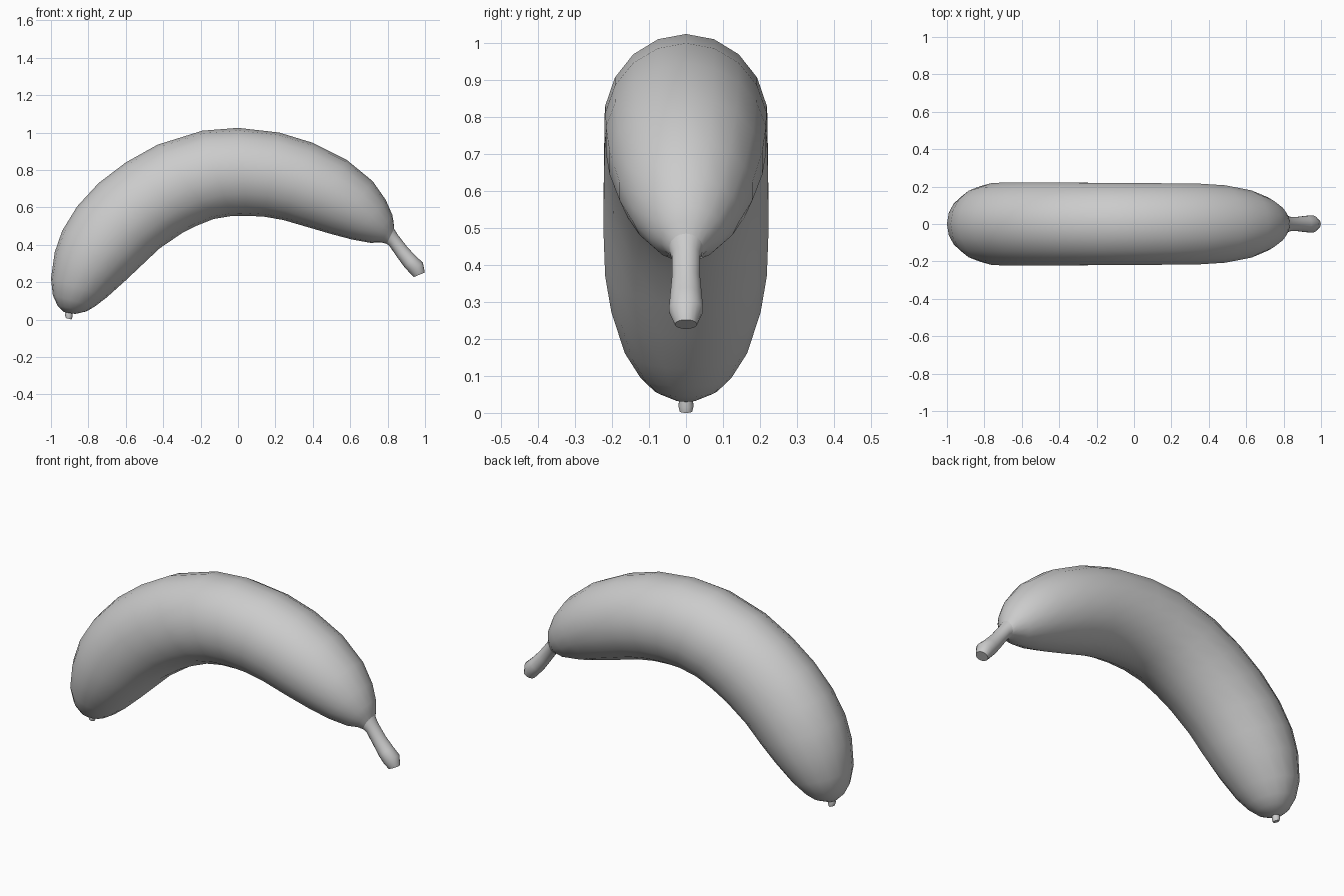
import bpy, bmesh, math
from mathutils import Vector

SIDES = 18


def loft(name, rings, cap_start=True, cap_end=True):
    """Skin elliptical rings: (outer x, outer z, inner x, inner z, half width)."""
    bm = bmesh.new()
    loops = []
    for ox, oz, ix, iz, w in rings:
        o, i = Vector((ox, 0, oz)), Vector((ix, 0, iz))
        mid, half = (o + i) / 2, (o - i) / 2
        loops.append([bm.verts.new(mid + half * math.cos(a) + Vector((0, w * math.sin(a), 0)))
                      for a in (2 * math.pi * k / SIDES for k in range(SIDES))])
    for a, b in zip(loops, loops[1:]):
        for k in range(SIDES):
            n = (k + 1) % SIDES
            bm.faces.new((a[k], a[n], b[n], b[k]))
    if cap_start:
        bm.faces.new(loops[0])
    if cap_end:
        bm.faces.new(loops[-1])
    bmesh.ops.recalc_face_normals(bm, faces=bm.faces)
    mesh = bpy.data.meshes.new(name)
    bm.to_mesh(mesh)
    bm.free()
    obj = bpy.data.objects.new(name, mesh)
    bpy.context.collection.objects.link(obj)
    bpy.ops.object.select_all(action='DESELECT')
    obj.select_set(True)
    bpy.context.view_layer.objects.active = obj
    bpy.ops.object.shade_smooth_by_angle(angle=math.radians(50))
    return obj


# Curved fruit, from blossom end to neck
neck = (0.835, 0.485, 0.795, 0.405, 0.046)
loft("banana_body", [
    (-0.93, 0.04, -0.87, 0.03, 0.03),
    (-0.965, 0.075, -0.81, 0.044, 0.085),
    (-0.99, 0.13, -0.765, 0.07, 0.125),
    (-1.0, 0.22, -0.70, 0.12, 0.168),
    (-0.98, 0.36, -0.60, 0.21, 0.205),
    (-0.94, 0.475, -0.51, 0.295, 0.222),
    (-0.86, 0.605, -0.42, 0.38, 0.226),
    (-0.745, 0.73, -0.30, 0.462, 0.226),
    (-0.60, 0.84, -0.22, 0.502, 0.225),
    (-0.43, 0.935, -0.13, 0.538, 0.224),
    (-0.19, 1.01, -0.04, 0.553, 0.223),
    (0.0, 1.025, 0.05, 0.555, 0.222),
    (0.22, 1.0, 0.14, 0.55, 0.221),
    (0.40, 0.945, 0.24, 0.533, 0.22),
    (0.58, 0.855, 0.36, 0.498, 0.21),
    (0.72, 0.74, 0.50, 0.457, 0.182),
    (0.79, 0.64, 0.61, 0.428, 0.145),
    (0.825, 0.56, 0.71, 0.41, 0.10),
    (0.832, 0.52, 0.765, 0.413, 0.068),
    neck], cap_end=False)

# Stem, flaring towards its cut end
loft("stem", [
    neck,
    (0.855, 0.453, 0.81, 0.393, 0.039),
    (0.905, 0.388, 0.85, 0.335, 0.039),
    (0.95, 0.34, 0.89, 0.28, 0.044),
    (0.988, 0.305, 0.918, 0.25, 0.047),
    (0.999, 0.252, 0.94, 0.227, 0.03)], cap_start=False)

# Small blossom nub
loft("blossom_tip", [
    (-0.92, 0.05, -0.885, 0.04, 0.016),
    (-0.925, 0.025, -0.885, 0.015, 0.021),
    (-0.92, 0.008, -0.89, 0.0, 0.017)])
